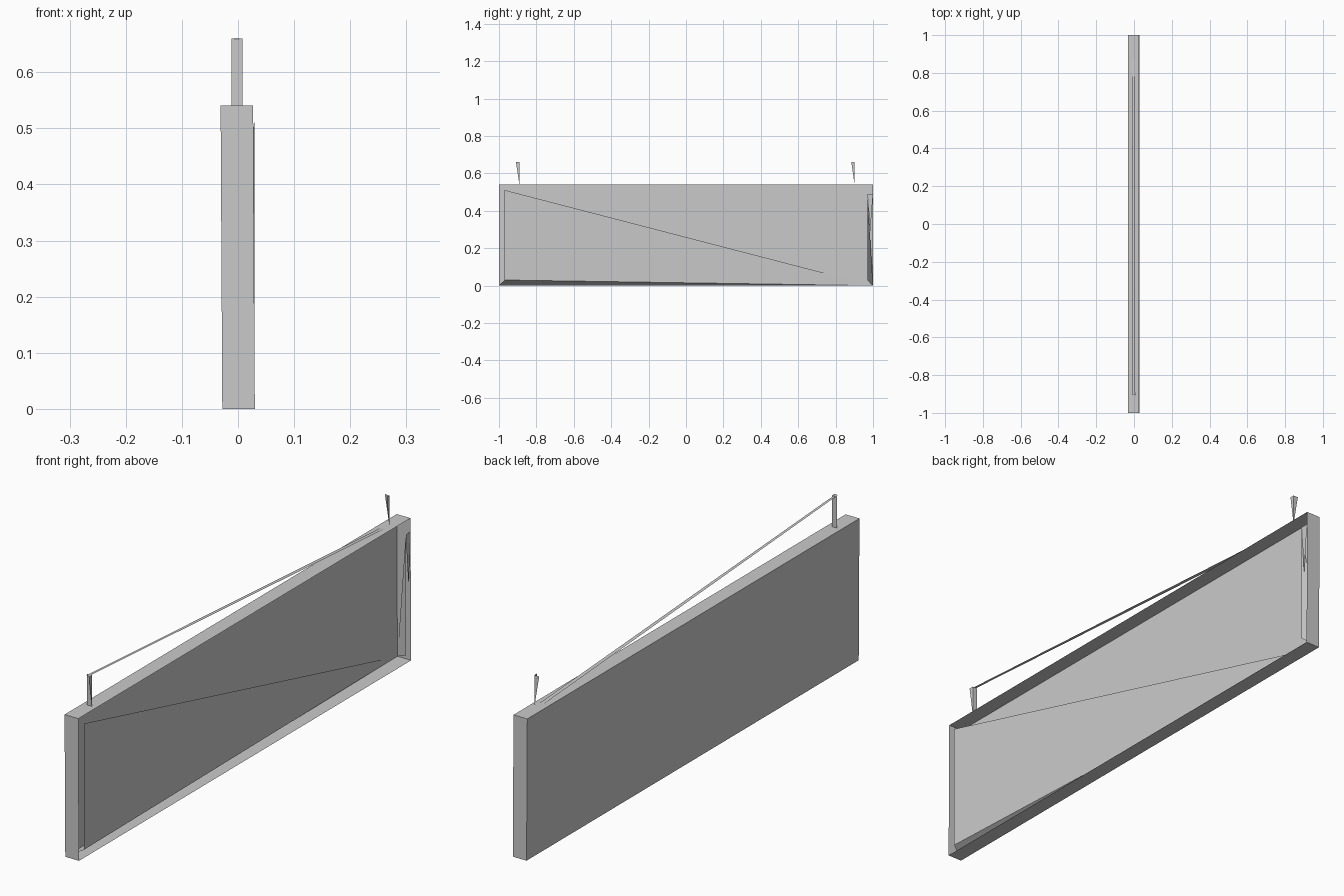
import bpy

cube = bpy.data.objects.get("Cube")
if cube:
    bpy.data.objects.remove(cube, do_unlink=True)

grey = bpy.data.materials.new("light grey")
grey.use_nodes = True
colour = (0.59, 0.59, 0.59, 1)
grey.diffuse_color = colour
grey.node_tree.nodes["Principled BSDF"].inputs["Base Color"].default_value = colour

HALF, RIM, TOP, T, PIN_TOP = 1.0, 0.03, 0.541, 0.029, 0.66
INNER = HALF - RIM


def sheet(name, *polygons):
    """Thin sheet-metal part made of flat polygons."""
    verts = [p for poly in polygons for p in poly]
    faces, start = [], 0
    for poly in polygons:
        faces.append(range(start, start + len(poly)))
        start += len(poly)
    mesh = bpy.data.meshes.new(name)
    mesh.from_pydata(verts, [], [list(f) for f in faces])
    mesh.materials.append(grey)
    obj = bpy.data.objects.new(name, mesh)
    bpy.context.collection.objects.link(obj)


def edge(side, y):
    """Bottom and top corners of the tray, which leans very slightly."""
    return (side * T + 0.001, y, 0), (side * T - 0.002, y, TOP)


# Shallow open tray: back panel and four walls, open towards +x
back_f0, back_f1 = edge(-1, -HALF)
back_b0, back_b1 = edge(-1, HALF)
open_f0, open_f1 = edge(1, -HALF)
open_b0, open_b1 = edge(1, HALF)
sheet("back_panel", (back_f0, back_f1, back_b1, back_b0))
sheet("front_wall", (back_f0, open_f0, open_f1, back_f1))
sheet("back_wall", (open_b0, back_b0, back_b1, open_b1))
sheet("top_wall", (back_f1, open_f1, open_b1, back_b1))
sheet("bottom_wall", (open_f0, back_f0, back_b0, open_b0))

# Three-cornered inner panel slanting from the front rim to the far lower corner
low, high = (T, -INNER, RIM), (T, -INNER, TOP - RIM)
sheet("inner_panel", (low, back_b0, high))
sheet("inner_panel_base", (back_f0, back_b0, low))

# Slivers of lining at the back end
rim_low, rim_high = (T, INNER, RIM), (T - 0.001, INNER, 0.49)
sheet("end_lining", (rim_low, rim_high, back_b0))
sheet("end_lining_tip", (rim_high, (T, 0.985, 0.29), (T - 0.001, HALF, 0.49)))

# Hanger pins: a flat strap with a tapering side gusset
L, R = -0.012, 0.008
y = -0.891
sheet("front_hanger",
      ((L, y, TOP), (R, y, TOP), (R, y, PIN_TOP), (L, y, PIN_TOP)),
      ((R, y, TOP), (R, y, PIN_TOP), (R, y - 0.018, PIN_TOP)),
      ((L, y, PIN_TOP), (R, y, PIN_TOP), (R, y - 0.018, PIN_TOP)))
y = 0.901
sheet("back_hanger",
      ((L, y, PIN_TOP), (R, y, PIN_TOP), (R, y, TOP)),
      ((R, y, TOP), (R, y, PIN_TOP), (R, y - 0.017, PIN_TOP)))

# Thin wire sloping from the front pin down to the board
sheet("wire", ((-0.007, -0.905, PIN_TOP), (0.003, -0.905, PIN_TOP),
               (0.006, 0.87, TOP + 0.002), (-0.01, 0.87, TOP + 0.002)))
